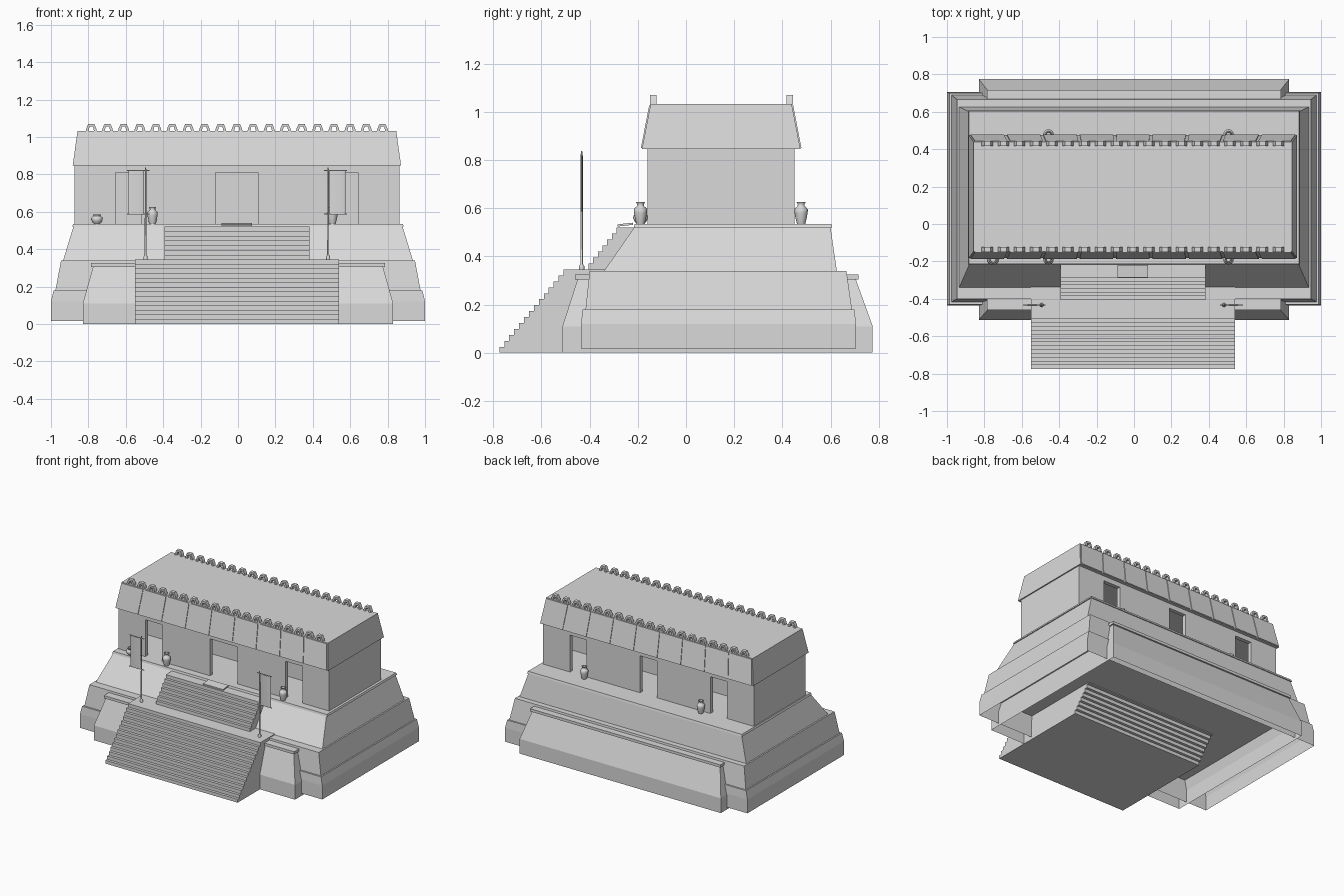
import bpy, bmesh, math
from mathutils import Matrix

if "Cube" in bpy.data.objects:
    bpy.data.objects.remove(bpy.data.objects["Cube"])

stone = bpy.data.materials.new("pale_stone")
stone.use_nodes = True
stone.diffuse_color = (0.7, 0.7, 0.7, 1)
stone.node_tree.nodes["Principled BSDF"].inputs["Base Color"].default_value = (0.7, 0.7, 0.7, 1)

CX = -0.006            # centre line of stairs and temple
BACK_MID = 0.146       # middle of the temple in depth


def finish(name, bm, smooth=False):
    bmesh.ops.recalc_face_normals(bm, faces=bm.faces)
    mesh = bpy.data.meshes.new(name)
    bm.to_mesh(mesh)
    bm.free()
    mesh.materials.append(stone)
    obj = bpy.data.objects.new(name, mesh)
    bpy.context.collection.objects.link(obj)
    if smooth:
        bpy.ops.object.select_all(action='DESELECT')
        obj.select_set(True)
        bpy.context.view_layer.objects.active = obj
        bpy.ops.object.shade_smooth_by_angle(angle=math.radians(50))
    return obj


def loft(bm, rings, closed_bottom=True):
    """Skin a stack of point rings and close the top."""
    rows = [[bm.verts.new(p) for p in ring] for ring in rings]
    n = len(rows[0])
    for a, b in zip(rows, rows[1:]):
        for i in range(n):
            j = (i + 1) % n
            bm.faces.new((a[i], a[j], b[j], b[i]))
    if closed_bottom:
        bm.faces.new(rows[0][::-1])
    bm.faces.new(rows[-1])


def rect(cx, hx, y0, y1, z):
    return [(cx - hx, y0, z), (cx + hx, y0, z), (cx + hx, y1, z), (cx - hx, y1, z)]


def box(bm, x0, x1, y0, y1, z0, z1):
    cx, hx = (x0 + x1) / 2, (x1 - x0) / 2
    loft(bm, [rect(cx, hx, y0, y1, z0), rect(cx, hx, y0, y1, z1)])


def tier(name, levels, bottom=True, cx=0):
    bm = bmesh.new()
    loft(bm, [rect(cx, hx, y0, y1, z) for z, hx, y0, y1 in levels], bottom)
    return finish(name, bm)


# Stepped base, the plinth hollow below
tier("plinth", [(0.017, 1.0, -0.435, 0.705), (0.12, 1.0, -0.435, 0.705),
                (0.18, 0.986, -0.43, 0.7)], False)
tier("lower_tier", [(0.18, 0.976, -0.417, 0.689), (0.34, 0.946, -0.4, 0.666)])
tier("upper_tier", [(0.34, 0.935, -0.34, 0.626), (0.52, 0.88, -0.215, 0.6)])
tier("platform_cap", [(0.52, 0.887, -0.217, 0.607), (0.535, 0.882, -0.213, 0.603)])
tier("buttress_wall", [(0, 0.83, -0.513, 0.775), (0.11, 0.83, -0.513, 0.775),
                       (0.305, 0.775, -0.45, 0.705)], False)
tier("buttress_cap", [(0.305, 0.785, -0.46, 0.717), (0.325, 0.785, -0.46, 0.717)])


# Staircases: overlapping slabs, each set back from the one below
def stairs(name, half, count, y, z, run, rise, depth):
    bm = bmesh.new()
    for i in range(count):
        box(bm, CX - half, CX + half, y + i * run, y + i * run + depth,
            z + i * rise, z + (i + 1) * rise)
    finish(name, bm)


stairs("lower_stairs", 0.546, 14, -0.775, 0, 0.0205, 0.0247, 0.8)
stairs("upper_stairs", 0.387, 7, -0.405, 0.345, 0.0195, 0.025, 0.25)

# Tilted threshold slab at the head of the stairs
bm = bmesh.new()
loft(bm, [[(CX - 0.082, -0.285, z), (CX + 0.082, -0.285, z), (CX + 0.082, -0.22, z + 0.007),
           (CX - 0.082, -0.22, z + 0.007)] for z in (0.524, 0.533)])
finish("threshold_slab", bm)

# Temple walls with three openings front and back
W, Y0, Y1, T, Z0, Z1 = 0.869, -0.159, 0.451, 0.03, 0.535, 0.85
for name, y, mid in (("front_wall", Y0, 0.114), ("back_wall", Y1 - T, 0.07)):
    openings = [(-0.648, -0.51), (-mid, mid), (0.51, 0.648)]
    edges = [-W] + [x for pair in openings for x in pair] + [W]
    bm = bmesh.new()
    for a, b in zip(edges[::2], edges[1::2]):
        box(bm, CX + a, CX + b, y, y + T, Z0, Z1)
    for a, b in openings:
        box(bm, CX + a, CX + b, y, y + T, 0.81, Z1)
    finish(name, bm)
for name, x in (("right_wall", -W), ("left_wall", W - T)):
    bm = bmesh.new()
    box(bm, CX + x, CX + x + T, Y0 + T, Y1 - T, Z0, Z1)
    finish(name, bm)
bm = bmesh.new()
box(bm, CX - W + T, CX + W - T, BACK_MID - 0.01, BACK_MID + 0.01, Z0, Z1)
finish("room_partition", bm)

# Flared roof core and shallow raised panels
RZ0, RZ1 = 0.846, 1.032
tier("roof_core", [(RZ0, 0.878, -0.183, 0.475), (RZ1, 0.852, -0.147, 0.439)], cx=CX)
for name, side in (("front_roof_panels", -1), ("back_roof_panels", 1)):
    bm = bmesh.new()
    for i in range(9):
        quads = []
        for rise in (-0.002, 0.005):
            quad = []
            for z, half, reach in ((RZ0 + 0.005, 0.877, 0.328), (RZ1 - 0.005, 0.853, 0.294)):
                step = 2 * half / 9
                a = CX - half + i * step
                y = BACK_MID + side * (reach + rise)
                pair = [(a + 0.008, y, z), (a + step - 0.008, y, z)]
                quad += pair[::-1] if quad else pair
            quads.append(quad)
        loft(bm, quads)
    finish(name, bm)

# Rows of small arched crests along both roof edges
arch = [(-0.03, 0), (-0.026, 0.016), (-0.016, 0.039), (0.016, 0.039), (0.026, 0.016),
        (0.03, 0), (0.015, 0), (0.009, 0.025), (-0.009, 0.025), (-0.015, 0)]
for name, y in (("front_crests", -0.15), ("back_crests", 0.417)):
    bm = bmesh.new()
    for i in range(19):
        x = CX + (i - 9) * 0.0865
        loft(bm, [[(x + px, y + d, RZ1 - 0.001 + pz) for px, pz in arch] for d in (0, 0.028)])
    finish(name, bm)


# Turned jars
def lathe(name, x, y, z, profile, sides=16):
    bm = bmesh.new()
    loft(bm, [[(x + r * math.cos(2 * math.pi * k / sides),
                y + r * math.sin(2 * math.pi * k / sides), z + h) for k in range(sides)]
              for r, h in profile])
    finish(name, bm, True)


jar = [(0.017, 0), (0.022, 0.018), (0.027, 0.045), (0.028, 0.058), (0.023, 0.067),
       (0.015, 0.073), (0.014, 0.082), (0.019, 0.091), (0.014, 0.091), (0.011, 0.073)]
pot = [(0.016, 0), (0.026, 0.012), (0.031, 0.026), (0.027, 0.037), (0.019, 0.042),
       (0.022, 0.05), (0.016, 0.05), (0.014, 0.038)]
for place, y in (("front", -0.189), ("back", 0.478)):
    for side, x in (("right", -0.457), ("left", 0.505)):
        lathe(f"{place}_{side}_jar", x, y, Z0, jar)
lathe("small_pot", -0.754, -0.189, Z0, pot)


# Banner poles with hanging cloth on the landing
def crossbar(bm, x0, x1, y, z):
    bmesh.ops.create_cone(bm, cap_ends=True, segments=8, radius1=0.003, radius2=0.003,
                          depth=abs(x1 - x0),
                          matrix=Matrix.Translation(((x0 + x1) / 2, y, z))
                          @ Matrix.Rotation(math.pi / 2, 4, 'Y'))


PY = -0.433
for name, s in (("right", -1), ("left", 1)):
    px = CX + s * 0.488
    lathe(f"{name}_banner_pole", px, PY, 0.345,
          [(0.011, 0), (0.011, 0.014), (0.005, 0.024), (0.004, 0.48), (0.002, 0.492)], 8)
    bm = bmesh.new()
    for z in (0.82, 0.587):
        crossbar(bm, px - s * 0.022, px + s * 0.1, PY, z)
    finish(f"{name}_banner_bars", bm, True)
    # Softly rounded cloth of flat oval section
    bm = bmesh.new()
    ring = [2 * math.pi * k / 20 for k in range(20)]
    loft(bm, [[(px + s * 0.05 + 0.042 * math.cos(t), PY + 0.005 * math.sin(t), z)
               for t in ring] for z in (0.587, 0.818)])
    finish(f"{name}_banner_cloth", bm, True)
